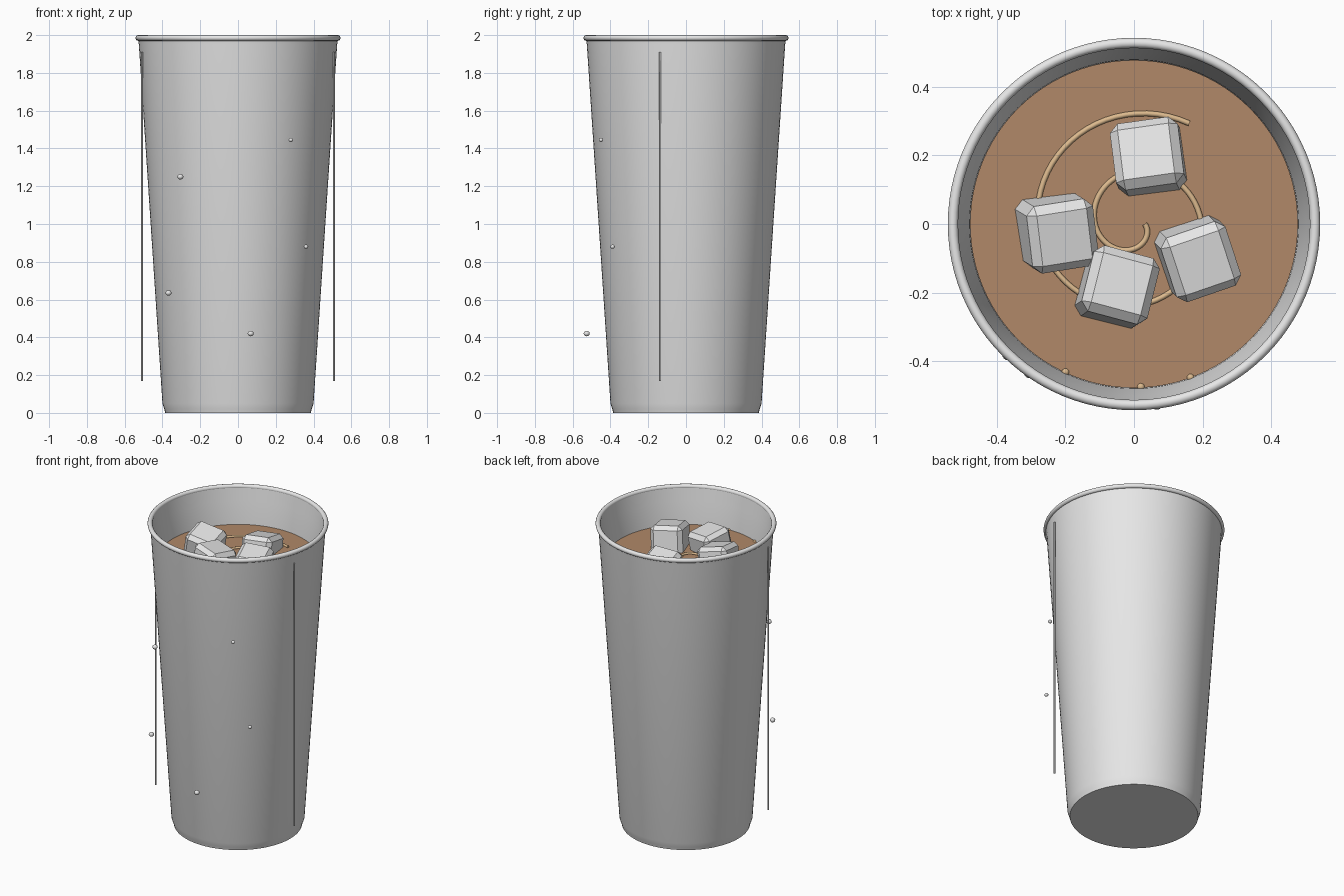
import bpy, bmesh, math
from mathutils import Vector, Euler

cube = bpy.data.objects.get("Cube")
if cube:
    bpy.data.objects.remove(cube, do_unlink=True)


def material(name, rgb):
    m = bpy.data.materials.new(name)
    m.use_nodes = True
    m.diffuse_color = (*rgb, 1)
    m.node_tree.nodes["Principled BSDF"].inputs["Base Color"].default_value = (*rgb, 1)
    return m


PALE = material("pale grey", (0.8, 0.8, 0.8))
COFFEE = material("milky coffee", (0.44, 0.25, 0.14))
CARAMEL = material("caramel", (0.72, 0.49, 0.27))
LEVEL = 1.755


def finish(name, bm, mat, smooth=True):
    bmesh.ops.recalc_face_normals(bm, faces=bm.faces)
    mesh = bpy.data.meshes.new(name)
    bm.to_mesh(mesh)
    bm.free()
    mesh.materials.append(mat)
    ob = bpy.data.objects.new(name, mesh)
    bpy.context.collection.objects.link(ob)
    if smooth:
        bpy.ops.object.select_all(action="DESELECT")
        ob.select_set(True)
        bpy.context.view_layer.objects.active = ob
        bpy.ops.object.shade_smooth_by_angle(angle=math.radians(35))
    return ob


def lathe(name, profile, mat, closed=False, steps=96):
    bm = bmesh.new()
    verts = [bm.verts.new((r, 0, z)) for r, z in profile]
    edges = [bm.edges.new(p) for p in zip(verts, verts[1:])]
    if closed:
        edges.append(bm.edges.new((verts[-1], verts[0])))
    bmesh.ops.spin(bm, geom=verts + edges, cent=(0, 0, 0), axis=(0, 0, 1),
                   angle=math.tau, steps=steps)
    bmesh.ops.remove_doubles(bm, verts=bm.verts, dist=0.0001)
    return finish(name, bm, mat)


def tube(name, points, radius, mat):
    curve = bpy.data.curves.new(name, "CURVE")
    curve.dimensions = "3D"
    curve.bevel_depth = radius
    curve.bevel_resolution = 2
    curve.use_fill_caps = True
    spline = curve.splines.new("POLY")
    spline.points.add(len(points) - 1)
    for p, co in zip(spline.points, points):
        p.co = (*co, 1)
    curve.materials.append(mat)
    ob = bpy.data.objects.new(name, curve)
    bpy.context.collection.objects.link(ob)


def blob(name, location, radius, mat, squash=0.9):
    bm = bmesh.new()
    bmesh.ops.create_uvsphere(bm, u_segments=16, v_segments=10, radius=radius)
    ob = finish(name, bm, mat)
    ob.location = location
    ob.scale.z = squash


# Tapered cup with inner wall and closed base
lathe("cup", [(0, 0), (0.385, 0), (0.39, 0.02), (0.4, 0.05), (0.525, 1.95), (0.531, 1.985),
              (0.515, 1.985), (0.502, 1.9), (0.48, LEVEL), (0.37, 0.06), (0, 0.06)], PALE)

# Rolled rim
ring = [math.tau * i / 12 for i in range(12)]
lathe("rim", [(0.528 + 0.015 * math.cos(a), 1.985 + 0.015 * math.sin(a)) for a in ring],
      PALE, closed=True)

# Drink filling the cup
lathe("drink", [(0, 0.07), (0.365, 0.07), (0.478, LEVEL), (0, LEVEL)], COFFEE)

# Caramel swirl on the surface
swirl = []
for i in range(121):
    turn = 1.83 * i / 120
    r, a = 0.031 + 0.166 * turn, -math.tau * turn
    swirl.append((r * math.cos(a), r * math.sin(a), LEVEL + 0.003))
tube("caramel_swirl", swirl, 0.008, CARAMEL)

# Small caramel drips at the front of the inner wall
for i, (x, y) in enumerate([(-0.2, -0.432), (0.02, -0.475), (0.165, -0.448)]):
    blob(f"caramel_drip_{i + 1}", (x, y, LEVEL - 0.002), 0.011, CARAMEL)

# Chamfered ice cubes: position, tilt in degrees
ICE = [((0.045, 0.19, -0.01), (-13, -4, 8)),
       ((-0.225, -0.025, 0.035), (10, 12, 9)),
       ((-0.05, -0.185, 0.035), (-8, 7, -15)),
       ((0.185, -0.1, 0.04), (10, 5, 19))]
for i, (pos, tilt) in enumerate(ICE):
    bm = bmesh.new()
    bmesh.ops.create_cube(bm, size=0.2)
    bmesh.ops.bevel(bm, geom=bm.edges[:], offset=0.025, segments=1, affect="EDGES")
    ice = finish(f"ice_cube_{i + 1}", bm, PALE, smooth=False)
    ice.location = Vector(pos) + Vector((0, 0, LEVEL))
    ice.rotation_euler = Euler([math.radians(t) for t in tilt])

# Thin upright seams on both sides
for side, x in (("left", 0.508), ("right", -0.508)):
    tube(f"{side}_seam", [(x, -0.137, 0.17), (x, -0.137, 1.91)], 0.005, PALE)

# Water droplets in front of the cup
for i, (x, z, r) in enumerate([(-0.305, 1.25, 0.016), (0.28, 1.445, 0.012), (0.36, 0.88, 0.012),
                               (-0.368, 0.635, 0.016), (0.067, 0.42, 0.016)]):
    blob(f"droplet_{i + 1}", (x, -math.sqrt(0.53 ** 2 - x * x), z), r, PALE)
